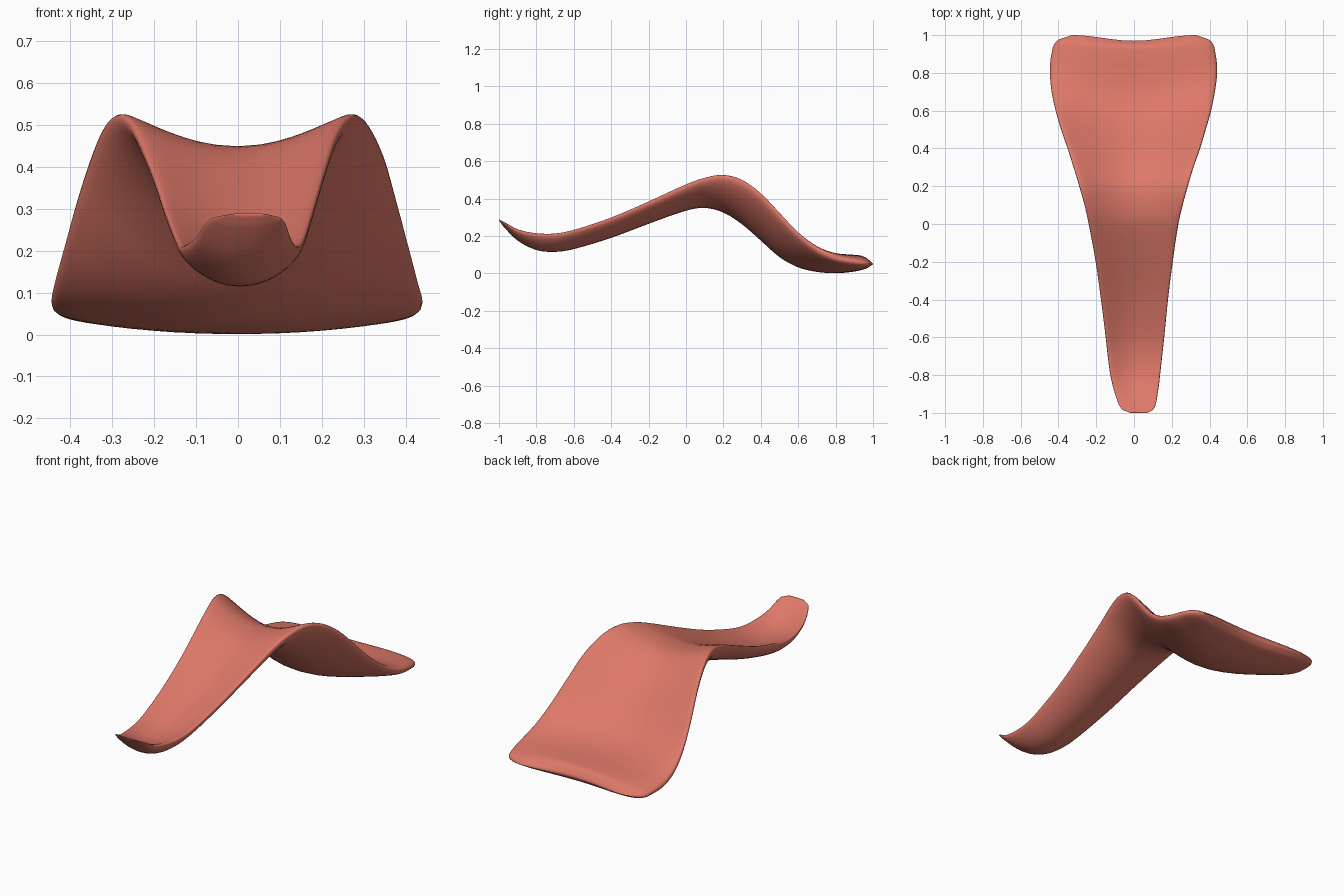
import bpy, bmesh, math

if "Cube" in bpy.data.objects:
    bpy.data.objects.remove(bpy.data.objects["Cube"])

# Stations along the length: y, left x, right x, bottom z, thickness, rim z
STATIONS = [
    (-1.00, -0.02, 0.07, 0.285, 0.004, 0.287),
    (-0.98, -0.065, 0.105, 0.255, 0.020, 0.275),
    (-0.90, -0.10, 0.125, 0.175, 0.048, 0.228),
    (-0.80, -0.125, 0.138, 0.125, 0.060, 0.207),
    (-0.70, -0.139, 0.149, 0.115, 0.065, 0.205),
    (-0.60, -0.15, 0.16, 0.130, 0.065, 0.225),
    (-0.40, -0.175, 0.18, 0.190, 0.070, 0.290),
    (-0.20, -0.203, 0.205, 0.265, 0.080, 0.374),
    (0.00, -0.24, 0.235, 0.335, 0.095, 0.463),
    (0.10, -0.262, 0.258, 0.350, 0.098, 0.500),
    (0.20, -0.29, 0.285, 0.325, 0.118, 0.513),
    (0.30, -0.32, 0.315, 0.262, 0.135, 0.485),
    (0.40, -0.352, 0.35, 0.175, 0.145, 0.412),
    (0.50, -0.386, 0.38, 0.087, 0.140, 0.308),
    (0.60, -0.415, 0.408, 0.032, 0.120, 0.205),
    (0.70, -0.436, 0.428, 0.008, 0.108, 0.128),
    (0.80, -0.445, 0.44, 0.001, 0.103, 0.082),
    (0.90, -0.437, 0.432, 0.008, 0.092, 0.062),
    (0.97, -0.408, 0.405, 0.022, 0.068, 0.053),
    (1.00, -0.33, 0.33, 0.046, 0.010, 0.050),
]
STEPS, AROUND = 4, 48


def tangent(i, k):
    a, b = STATIONS[max(i - 1, 0)], STATIONS[min(i + 1, len(STATIONS) - 1)]
    return (b[k] - a[k]) / (b[0] - a[0])


def station(i, t):
    """Smooth cubic blend between station i and the next."""
    a, b = STATIONS[i], STATIONS[i + 1]
    h = b[0] - a[0]
    t2, t3 = t * t, t * t * t
    return [a[0] + h * t] + [
        (2*t3 - 3*t2 + 1) * a[k] + (t3 - 2*t2 + t) * h * tangent(i, k)
        + (3*t2 - 2*t3) * b[k] + (t3 - t2) * h * tangent(i + 1, k)
        for k in range(1, 6)]


def signed_pow(v, p):
    return math.copysign(abs(v) ** p, v)


def section(y, left, right, bottom, thick, rim):
    """Cupped, round-edged cross-section."""
    mid = bottom + thick / 2
    cx, half = (left + right) / 2, (right - left) / 2
    back = max(0, (y - 0.7) / 0.3) ** 2
    pts = []
    for j in range(AROUND):
        a = 2 * math.pi * j / AROUND
        u = signed_pow(math.cos(a), 0.8)
        z = mid + (rim - mid) * u * u + thick / 2 * signed_pow(math.sin(a), 0.8)
        notch = 0.03 * back * math.cos(min(1, abs(u)) * math.pi / 2) ** 2
        pts.append((cx + half * u, y - notch, z))
    return pts


# Tongue body
rows = [station(i, s / STEPS) for i in range(len(STATIONS) - 1) for s in range(STEPS)]
rows.append(list(STATIONS[-1]))
bm = bmesh.new()
rings = [[bm.verts.new(p) for p in section(*r)] for r in rows]
for r0, r1 in zip(rings, rings[1:]):
    for j in range(AROUND):
        k = (j + 1) % AROUND
        bm.faces.new((r0[j], r0[k], r1[k], r1[j]))

# Close both ends with strips from upper to lower edge
for ring in (rings[0], rings[-1]):
    for j in range(AROUND // 2):
        quad = [ring[j], ring[j + 1], ring[(AROUND - j - 1) % AROUND], ring[(AROUND - j) % AROUND]]
        bm.faces.new(list(dict.fromkeys(quad)))
bmesh.ops.recalc_face_normals(bm, faces=bm.faces)

mesh = bpy.data.meshes.new("tongue")
bm.to_mesh(mesh)
bm.free()
tongue = bpy.data.objects.new("tongue", mesh)
bpy.context.collection.objects.link(tongue)
mesh.polygons.foreach_set("use_smooth", [True] * len(mesh.polygons))

# Pink flesh material
flesh = bpy.data.materials.new("flesh")
flesh.diffuse_color = (0.73, 0.19, 0.14, 1)
flesh.use_nodes = True
flesh.node_tree.nodes["Principled BSDF"].inputs["Base Color"].default_value = flesh.diffuse_color
mesh.materials.append(flesh)
